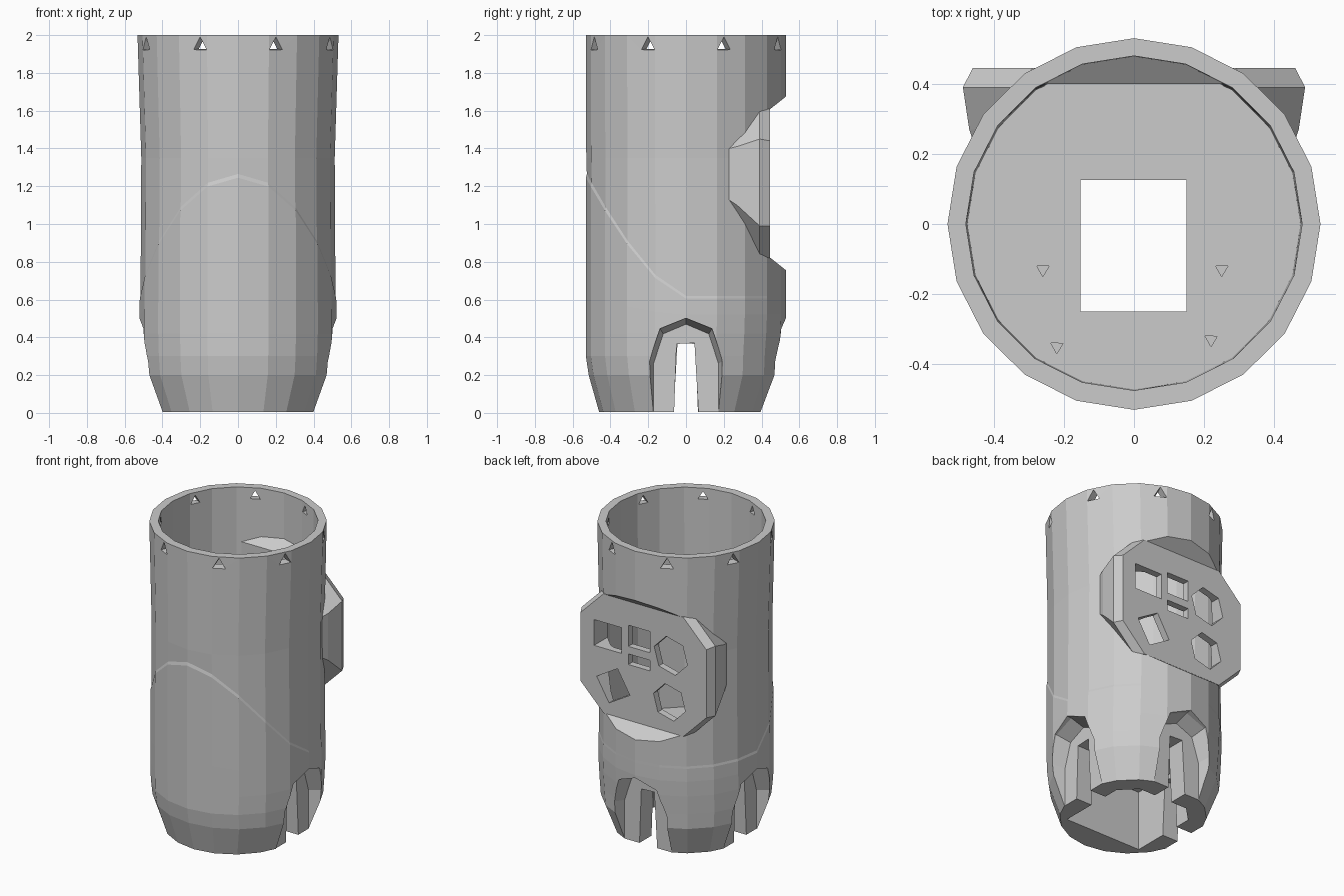
import bpy, bmesh
from math import sin, cos, pi, radians
from mathutils import Matrix

if "Cube" in bpy.data.objects:
    bpy.data.objects.remove(bpy.data.objects["Cube"])

N = 20


def loft(name, loops, rot=0.0):
    """Closed solid skinned through equal-length loops, turned about z."""
    bm = bmesh.new()
    rings = [[bm.verts.new(p) for p in lp] for lp in loops]
    n = len(rings[0])
    for a, b in zip(rings, rings[1:]):
        for i in range(n):
            j = (i + 1) % n
            bm.faces.new((a[i], a[j], b[j], b[i]))
    bm.faces.new(rings[0])
    bm.faces.new(rings[-1])
    bmesh.ops.recalc_face_normals(bm, faces=bm.faces)
    bm.transform(Matrix.Rotation(rot, 4, 'Z'))
    me = bpy.data.meshes.new(name)
    bm.to_mesh(me)
    bm.free()
    ob = bpy.data.objects.new(name, me)
    bpy.context.collection.objects.link(ob)
    return ob


def box(name, x0, x1, y0, y1, z0, z1):
    return loft(name, [[(x0, y0, z), (x1, y0, z), (x1, y1, z), (x0, y1, z)] for z in (z0, z1)])


def boolean(target, tool, op='DIFFERENCE'):
    m = target.modifiers.new(op, 'BOOLEAN')
    m.operation, m.solver, m.object = op, 'EXACT', tool
    bpy.context.view_layer.objects.active = target
    bpy.ops.object.modifier_apply(modifier=m.name)
    bpy.data.objects.remove(tool)


def along_x(prof, x0, x1):
    return [[(x, y, z) for y, z in prof] for x in (x0, x1)]


def ngon_y(cx, cz, r, n, y, a0=0.0):
    return [(cx + r * cos(a0 + 2 * pi * i / n), y, cz + r * sin(a0 + 2 * pi * i / n)) for i in range(n)]


def body_ring(z, rx, front, back, lift=0.0):
    ring = []
    for i in range(N):
        a = 2 * pi * i / N - pi / 2
        f = max(0, -sin(a))
        ry = front if sin(a) < 0 else back
        ring.append((rx * cos(a), ry * sin(a), z + lift * f ** 1.5))
    return ring


# Outer body: tapered foot, seam rising toward the front, slightly flared top
body = loft("tower_body", [
    body_ring(0.005, 0.435, 0.46, 0.435),
    body_ring(0.2, 0.51, 0.515, 0.51),
    body_ring(0.3, 0.518, 0.53, 0.515),
    body_ring(0.42, 0.522, 0.53, 0.525),
    body_ring(0.52, 0.522, 0.53, 0.53, 0.1),
    body_ring(0.605, 0.52, 0.53, 0.53, 0.64),
    body_ring(0.62, 0.516, 0.525, 0.53, 0.645),
    body_ring(1.35, 0.512, 0.528, 0.53),
    body_ring(2.0, 0.532, 0.53, 0.53)])

# Flat recess in the back for the connector panel
boolean(body, loft("cut", along_x([(0.435, 0.83), (0.7, 0.62), (0.7, 1.81), (0.435, 1.6)], -0.8, 0.8)))


# Connector panel block, octagonal with bevelled edges
def octagon(y, w, z0, z1, c):
    return [(-w + c, y, z0), (w - c, y, z0), (w, y, z0 + c), (w, y, z1 - c),
            (w - c, y, z1), (-w + c, y, z1), (-w, y, z1 - c), (-w, y, z0 + c)]


panel = loft("panel", [octagon(0.15, 0.43, 1.08, 1.48, 0.10),
                       octagon(0.27, 0.47, 0.96, 1.55, 0.14),
                       octagon(0.39, 0.488, 0.83, 1.61, 0.16),
                       octagon(0.445, 0.46, 0.82, 1.61, 0.17)])
boolean(body, panel, 'UNION')

# Main hollow, open at the top, with a flat inside wall behind the panel
hollow = loft("hollow", [body_ring(0.55, 0.475, 0.472, 0.472), body_ring(2.1, 0.48, 0.475, 0.48)])
boolean(hollow, loft("cut", along_x([(0.40, 0.8), (0.6, 0.64), (0.6, 1.79), (0.40, 1.64)], -0.7, 0.7)))
boolean(body, hollow)

# Opening in the floor and wider cavity under it
boolean(body, box("cut", -0.153, 0.15, -0.25, 0.125, -0.1, 0.7))
under = [(-0.28, -0.29), (0.28, -0.29), (0.28, 0.17), (0.18, 0.27), (-0.18, 0.27), (-0.28, 0.17)]
boolean(body, loft("cut", [[(x, y, z) for x, y in under] for z in (-0.1, 0.4)]))

# Arched recesses with slots on right, back and left
arch = [(-0.2, -0.1), (-0.2, 0.28), (-0.14, 0.45), (0, 0.505), (0.14, 0.45), (0.2, 0.28), (0.2, -0.1)]
slot = [(-0.067, -0.1), (-0.05, 0.365), (0.045, 0.37), (0.072, -0.1)]
for k in range(3):
    loops = [[(x, y * s, z * (s + 1) / 2) for y, z in arch] for x, s in ((0.395, 0.86), (0.49, 0.98), (0.7, 1.02))]
    boolean(body, loft("cut", loops, k * pi / 2))
    boolean(body, loft("cut", along_x(slot, 0.1, 0.7), k * pi / 2))

# Connector holes in the panel: rectangles, then round ones
for x0, x1, z0, z1 in ((0.16, 0.36, 1.25, 1.42), (-0.05, 0.11, 1.31, 1.45), (-0.05, 0.11, 1.19, 1.26)):
    boolean(body, box("cut", x0, x1, 0.3, 0.6, z0, z1))
for cx, cz, r, n in ((-0.2, 1.33, 0.125, 6), (0.22, 1.02, 0.125, 4), (-0.19, 1.02, 0.12, 6)):
    boolean(body, loft("cut", [ngon_y(cx, cz, r, n, y, 0.25) for y in (0.3, 0.6)]))

# Small triangular fixing holes round the top rim
for k in range(8):
    loops = [ngon_y(0, 1.945, r, 3, y, -pi / 2 + pi) for y, r in ((0.40, 0.022), (0.56, 0.052))]
    boolean(body, loft("cut", loops, radians(22.5 + 45 * k)))

# Small fixing holes in the floor
for x, y in ((-0.26, -0.13), (0.25, -0.13), (-0.22, -0.35), (0.22, -0.33)):
    loops = [[(x + 0.02 * cos(a), y + 0.02 * sin(a), z) for a in (0.5, 2.6, 4.7)] for z in (0.46, 0.7)]
    boolean(body, loft("cut", loops))
